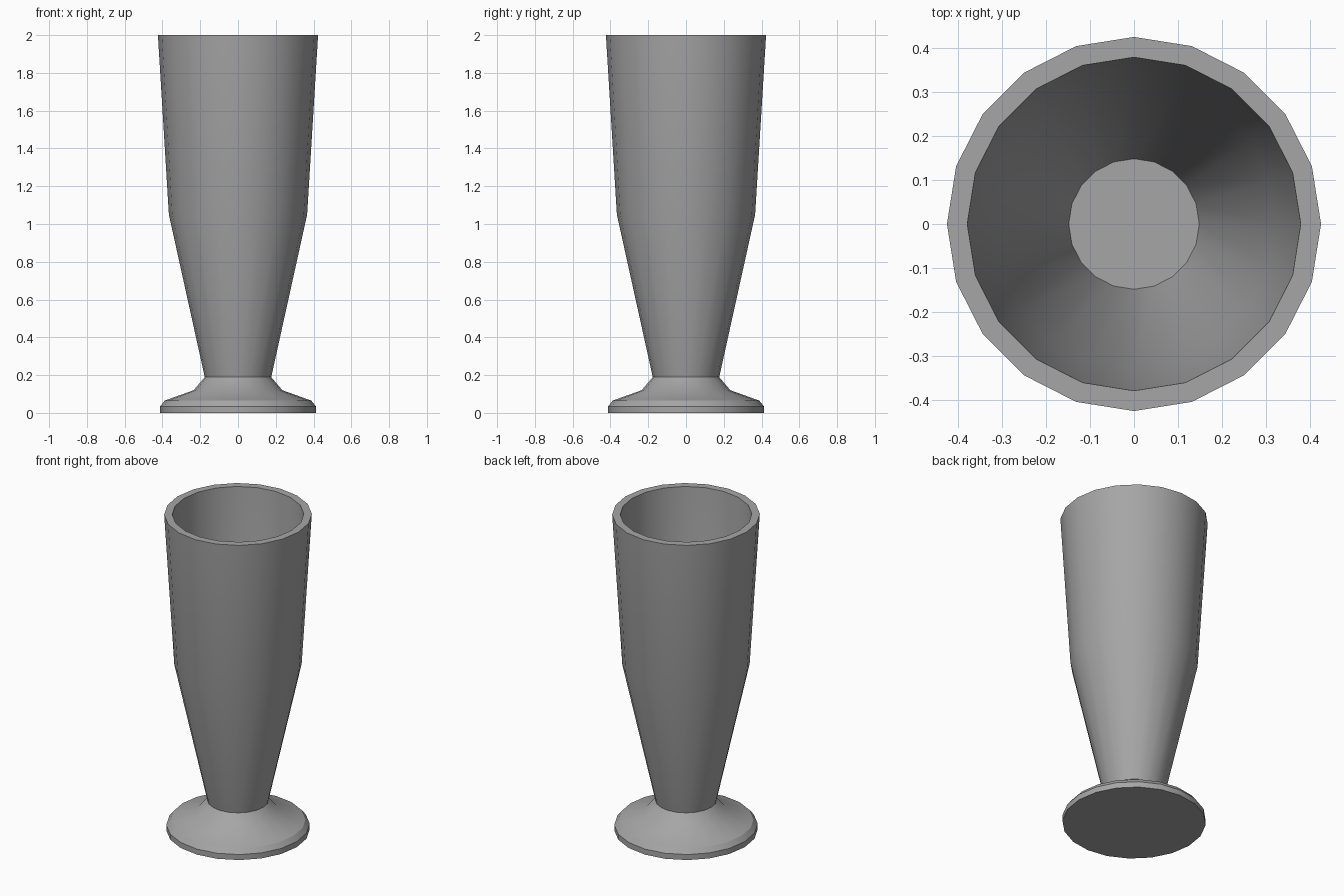
import bpy
import bmesh
import math

SIDES = 20

cube = bpy.data.objects.get("Cube")
if cube:
    bpy.data.objects.remove(cube, do_unlink=True)

grey = bpy.data.materials.new("plain_grey")
grey.use_nodes = True
colour = (0.38, 0.38, 0.38, 1)
grey.diffuse_color = colour
grey.node_tree.nodes["Principled BSDF"].inputs["Base Color"].default_value = colour


def turned(name, profile):
    """Turn a (radius, height) profile around z and cap both ends."""
    bm = bmesh.new()
    rings = []
    for radius, height in profile:
        ring = []
        for i in range(SIDES):
            a = math.tau * i / SIDES
            ring.append(bm.verts.new((radius * math.cos(a), radius * math.sin(a), height)))
        rings.append(ring)
    for low, high in zip(rings, rings[1:]):
        for i in range(SIDES):
            j = (i + 1) % SIDES
            bm.faces.new((low[i], low[j], high[j], high[i]))
    bm.faces.new(rings[0][::-1])
    bm.faces.new(rings[-1])
    mesh = bpy.data.meshes.new(name)
    bm.to_mesh(mesh)
    bm.free()
    mesh.materials.append(grey)
    obj = bpy.data.objects.new(name, mesh)
    bpy.context.collection.objects.link(obj)
    bpy.ops.object.select_all(action="DESELECT")
    obj.select_set(True)
    bpy.context.view_layer.objects.active = obj
    bpy.ops.object.shade_smooth_by_angle(angle=math.radians(30))
    return obj


# Foot: low disc with a bevelled rim and a flared collar
turned("foot", [(0.412, 0), (0.412, 0.035), (0.388, 0.065),
                (0.235, 0.12), (0.175, 0.19)])

# Glass: outer wall up to the rim, inner wall down to the floor
turned("glass_body", [(0.175, 0.185), (0.366, 1.05), (0.424, 2),
                      (0.378, 2), (0.325, 1.05), (0.148, 0.205)])
